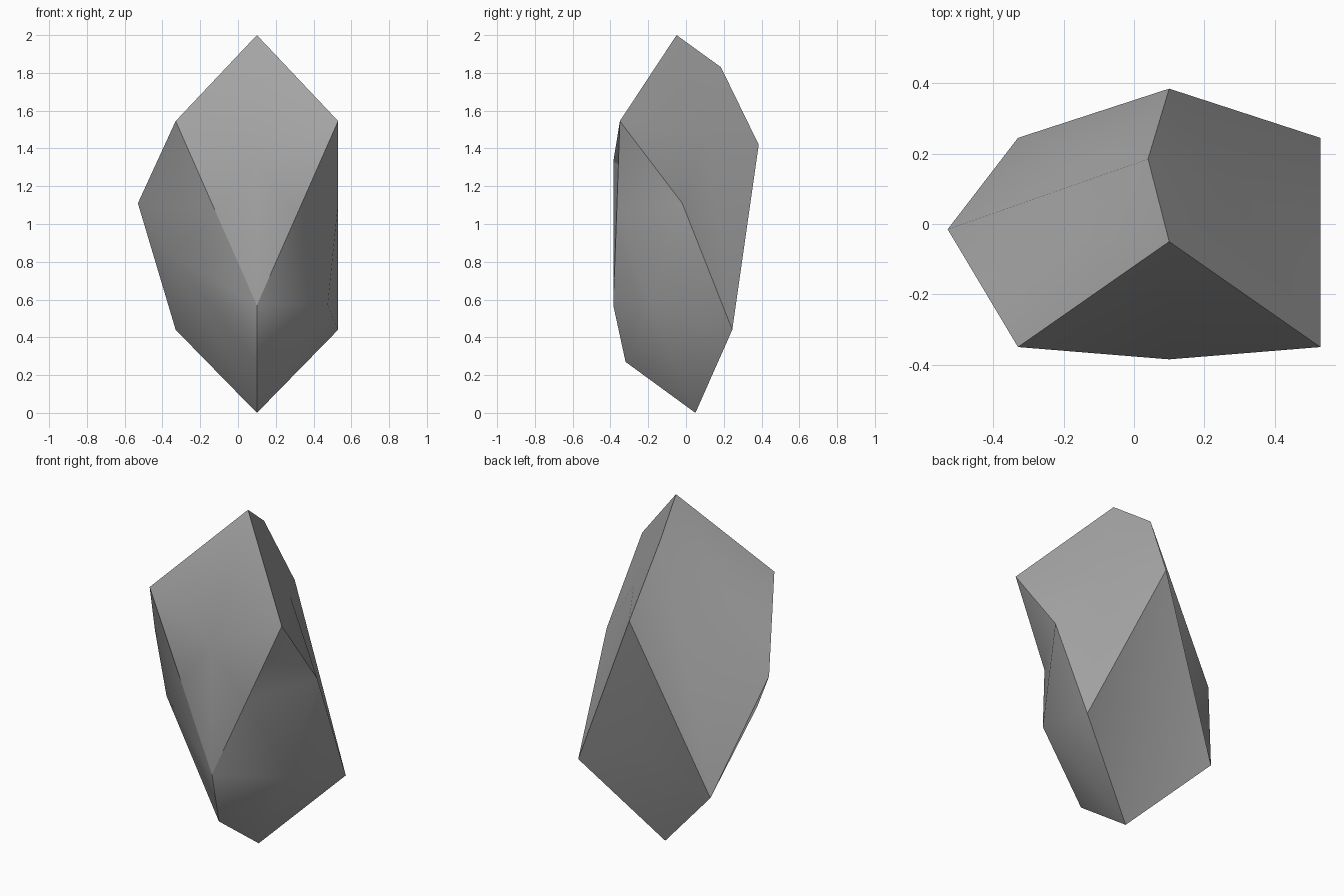
import bpy
import bmesh

old_cube = bpy.data.objects.get("Cube")
if old_cube:
    bpy.data.objects.remove(old_cube, do_unlink=True)

# Grey stone material
stone = bpy.data.materials.new("stone_grey")
stone.use_nodes = True
grey = (0.38, 0.38, 0.38, 1)
stone.diffuse_color = grey
stone.node_tree.nodes["Principled BSDF"].inputs["Base Color"].default_value = grey

# Named corners of the stone: a leaning box with displaced edge and face middles
corners = {
    "top": (0.1, -0.05, 2),
    "top_ridge": (0.04, 0.185, 1.83),
    "back": (0.1, 0.385, 1.42),
    "shoulder_left": (0.53, -0.35, 1.545),
    "shoulder_right": (-0.33, -0.35, 1.545),
    "brow_left": (0.315, -0.367, 1.057),
    "brow_right": (-0.115, -0.367, 1.057),
    "waist_left": (0.53, -0.02, 1.11),
    "waist_right": (-0.53, -0.015, 1.11),
    "heel_left": (0.53, 0.245, 0.44),
    "heel_right": (-0.33, 0.245, 0.44),
    "front": (0.1, -0.385, 0.57),
    "keel": (0.1, -0.32, 0.27),
    "base": (0.1, 0.05, 0),
    "front_middle": (0.1, -0.385, 1.33),
    "rear_middle": (0.1, 0.225, 0.575),
    "lower_left_middle": (0.475, -0.19, 0.57),
    "lower_right_middle": (-0.35, -0.165, 0.83),
    "upper_left_middle": (0.27, 0.1, 1.48),
}

bm = bmesh.new()
vert = {name: bm.verts.new(position) for name, position in corners.items()}


def fan(centre, *rim):
    """Join a face middle to each side of its rim."""
    for start, end in zip(rim, rim[1:] + rim[:1]):
        bm.faces.new((vert[centre], vert[start], vert[end]))


def strip(*names):
    """Triangles zigzagging along a list of corners."""
    for trio in zip(names, names[1:], names[2:]):
        bm.faces.new([vert[name] for name in trio])


def ridge(*names):
    """Keep a chain of edges crisp."""
    for start, end in zip(names, names[1:]):
        bm.edges.get((vert[start], vert[end])).smooth = False


# Front facet
fan("front_middle", "top", "shoulder_right", "brow_right", "front",
    "brow_left", "shoulder_left")

# Lower side facets, hollow under the shoulders
for side in ("left", "right"):
    strip(f"shoulder_{side}", f"brow_{side}", f"waist_{side}")
    fan(f"lower_{side}_middle", f"brow_{side}", "front", "keel", "base",
        f"heel_{side}", f"waist_{side}")

# Upper side facets
fan("upper_left_middle", "top", "shoulder_left", "waist_left", "heel_left",
    "back", "top_ridge")
strip("shoulder_right", "top", "waist_right", "top_ridge", "heel_right", "back")

# Rear facet
fan("rear_middle", "back", "heel_left", "base", "heel_right")

bmesh.ops.recalc_face_normals(bm, faces=bm.faces[:])

# Soft facets with crisp ridges between them
for face in bm.faces:
    face.smooth = True
ridge("top", "top_ridge", "back")
ridge("front", "keel", "base")
for side in ("left", "right"):
    ridge("top", f"shoulder_{side}", f"brow_{side}", "front")
    ridge(f"shoulder_{side}", f"waist_{side}", f"heel_{side}")
    ridge("back", f"heel_{side}", "base")

mesh = bpy.data.meshes.new("stone")
bm.to_mesh(mesh)
bm.free()
mesh.materials.append(stone)
bpy.context.collection.objects.link(bpy.data.objects.new("stone", mesh))
